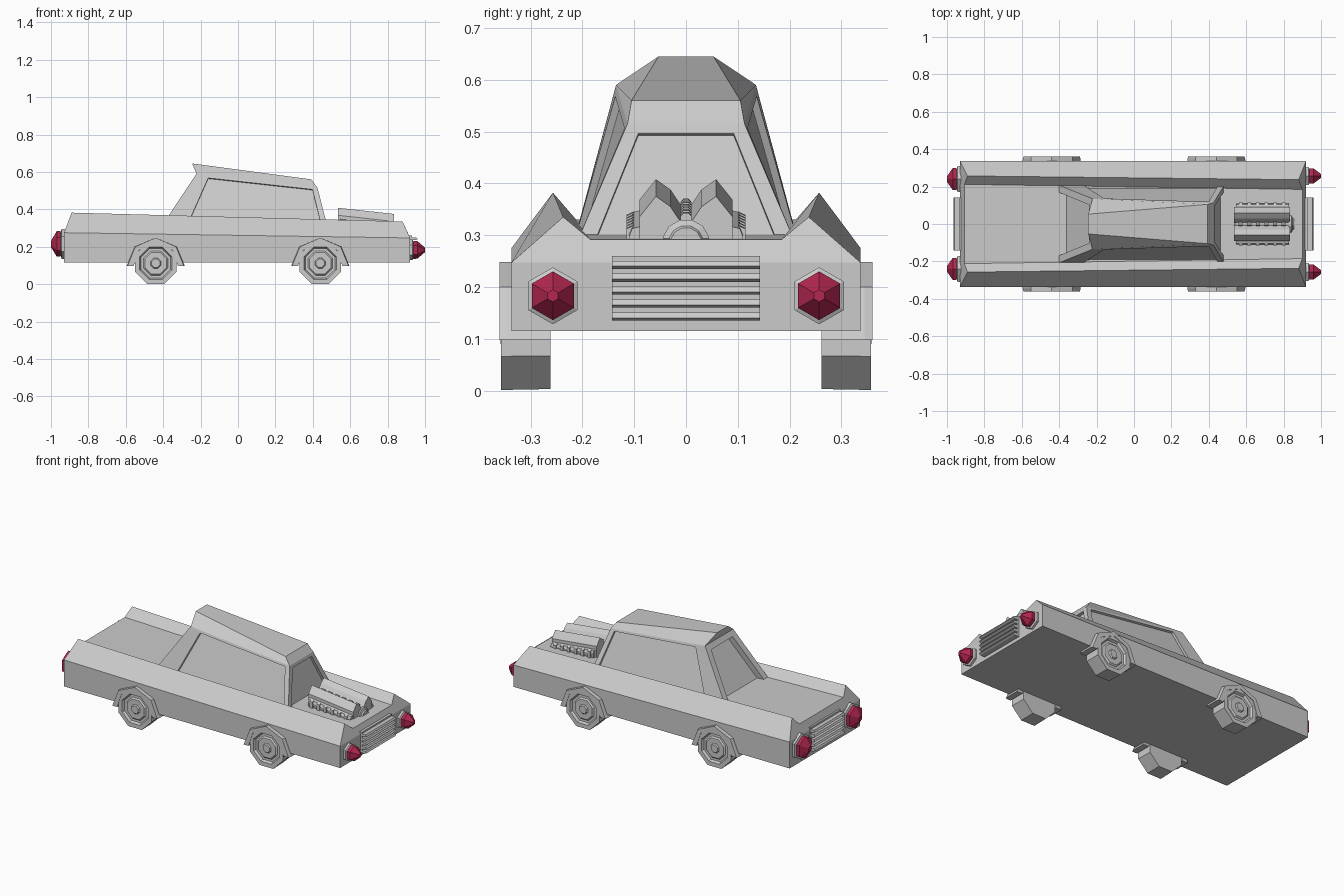
import bpy, bmesh, math
from mathutils import Vector

if "Cube" in bpy.data.objects:
    bpy.data.objects.remove(bpy.data.objects["Cube"])

red = bpy.data.materials.new("red_lens")
red.diffuse_color = (0.45, 0.02, 0.08, 1)
red.use_nodes = True
red.node_tree.nodes["Principled BSDF"].inputs["Base Color"].default_value = red.diffuse_color


def mesh(name, verts, faces, mat=None):
    me = bpy.data.meshes.new(name)
    me.from_pydata([tuple(v) for v in verts], [], faces)
    bm = bmesh.new()
    bm.from_mesh(me)
    bmesh.ops.remove_doubles(bm, verts=bm.verts, dist=1e-5)
    bmesh.ops.recalc_face_normals(bm, faces=bm.faces)
    bm.to_mesh(me)
    bm.free()
    if mat:
        me.materials.append(mat)
    ob = bpy.data.objects.new(name, me)
    bpy.context.collection.objects.link(ob)
    return ob


def loft(name, rings, mat=None, caps=True):
    """Skin a row of equal-length rings."""
    n = len(rings[0])
    verts = [p for r in rings for p in r]
    faces = [(k * n + i, k * n + (i + 1) % n, (k + 1) * n + (i + 1) % n, (k + 1) * n + i)
             for k in range(len(rings) - 1) for i in range(n)]
    if caps:
        faces += [tuple(range(n)), tuple(range((len(rings) - 1) * n, len(rings) * n))]
    return mesh(name, verts, faces, mat)


def turned(name, centre, axis, sides, profile, phase=0, mat=None):
    """Faceted lathe: profile is (offset along axis, radius)."""
    cx, cy, cz = centre
    rings = []
    for d, r in profile:
        ring = []
        for i in range(sides):
            a = 2 * math.pi * i / sides + phase
            u, w = r * math.cos(a), r * math.sin(a)
            ring.append((cx + d, cy + u, cz + w) if axis == 'x' else (cx + u, cy + d, cz + w))
        rings.append(ring)
    return loft(name, rings, mat)


# Body shell: finned section, sloping toward the nose
def body_ring(half):
    return half + [(x, -y, z) for x, y, z in reversed(half)]


rear = body_ring([(-.93, .337, .115), (-.93, .337, .275), (-.89, .257, .382), (-.907, .212, .33)])
nose = body_ring([(.92, .337, .115), (.92, .337, .247), (.88, .237, .335), (.90, .185, .292)])
faces = [(i, (i + 1) % 8, (i + 1) % 8 + 8, i + 8) for i in range(8)]
for o in (0, 8):
    faces += [(o, o + 1, o + 6, o + 7), (o + 1, o + 2, o + 3, o + 4, o + 5, o + 6)]
mesh("body", rear + nose, faces)

# Cabin: framed panels with recessed windows, and a faceted roof
cv, cf = [], []


def face(*pts):
    cf.append(tuple(range(len(cv), len(cv) + len(pts))))
    cv.extend(Vector(p) for p in pts)


def window(quad, inner, depth):
    """quad: corners bl, br, tr, tl; inner: (u, v) of the window corners."""
    a, b, c, d = [Vector(p) for p in quad]
    hole = [a.lerp(b, u).lerp(d.lerp(c, u), v) for u, v in inner]
    n = (b - a).cross(d - a).normalized()
    mid = (a + b + c + d) / 4
    if n.dot(mid - Vector((.05, 0, .4))) < 0:
        n = -n
    deep = [p - n * depth for p in hole]
    q = [a, b, c, d]
    for i in range(4):
        j = (i + 1) % 4
        face(q[i], q[j], hole[j], hole[i])
        face(hole[i], hole[j], deep[j], deep[i])
    face(*deep)


def pts(x, y, z):
    return (x, -y, z), (x, y, z)


rb, fb = pts(-.415, .213, .30), pts(.485, .213, .28)
rs, fs = pts(-.222, .135, .59), pts(.425, .113, .515)
rt, ft = pts(-.245, .053, .645), pts(.392, .105, .56)
for s in (0, 1):
    window((rb[s], fb[s], fs[s], rs[s]), [(.15, .03), (.965, .03), (.955, .95), (.11, .95)], .014)
    face(rs[s], fs[s], ft[s], rt[s])
window((fb[0], fb[1], fs[1], fs[0]), [(.08, .03), (.92, .03), (.88, .92), (.12, .92)], .016)
window((rb[0], rb[1], rs[1], rs[0]), [(.09, .03), (.91, .03), (.86, .9), (.14, .9)], .035)
face(fs[0], fs[1], ft[1], ft[0])
face(rs[0], rs[1], rt[1], rt[0])
face(rt[0], rt[1], ft[1], ft[0])
face(rb[0], rb[1], fb[1], fb[0])
mesh("cabin", cv, cf)

# Wheels and wheel arches
for end, wx in (("rear", -.44), ("front", .44)):
    for side, s in (("right", -1), ("left", 1)):
        c = (wx, 0, .112)
        prof = [(.262, .118), (.357, .12), (.357, .093), (.343, .085), (.343, .07),
                (.351, .062), (.351, .03), (.358, .024)]
        turned(f"{end}_{side}_wheel", c, 'y', 8, [(s * d, r) for d, r in prof], math.pi / 8)
        outer = [(-.155, .098), (-.112, .2), (0, .248), (.112, .2), (.155, .098)]
        inner = [(.118, .098), (.09, .182), (0, .222), (-.09, .182), (-.118, .098)]
        # narrower outer lip gives the arch its bevel
        rings = []
        for y, k in ((.262, 1), (.345, 1), (.36, .97)):
            rings.append([(wx + x * k, s * y, z) for x, z in outer] +
                         [(wx + x, s * y, z) for x, z in inner])
        n = 10
        f = [(k * n + i, k * n + (i + 1) % n, (k + 1) * n + (i + 1) % n, (k + 1) * n + i)
             for k in range(2) for i in range(n)]
        f += [(o + i, o + i + 1, o + 8 - i, o + 9 - i) for o in (0, 20) for i in range(4)]
        mesh(f"{end}_{side}_arch", [p for r in rings for p in r], f)

# Hexagonal lamps: bezel and red lens
for end, d, x0, y, z, r in (("head", 1, .915, .257, .183, .047), ("tail", -1, -.925, .24, .215, .068)):
    for side, s in (("right", -1), ("left", 1)):
        c = (x0, s * y, z)
        turned(f"{end}lamp_{side}_bezel", c, 'x', 6,
               [(0, r * 1.17), (d * .018, r * 1.17), (d * .024, r * .9)], math.pi / 6)
        turned(f"{end}lamp_{side}_lens", c, 'x', 6,
               [(d * .015, r * .88), (d * .028, r), (d * .044, r),
                (d * (1 - abs(x0)), r * .25)], math.pi / 6, red)

# Grilles: wedge slats on a thin backing
for end, d, x0, z0, z1 in (("front", 1, .92, .135, .26), ("rear", -1, -.925, .15, .29)):
    count = 5
    step = (z1 - z0) / count

    def bar(name, prof):
        loft(name, [[(x0 + d * x, y, z) for x, z in prof] for y in (-.143, .143)])

    bar(f"{end}_grille_back", [(-.04, z0), (.01, z0), (.01, z1), (-.04, z1)])
    for i in range(count):
        z = z0 + i * step
        bar(f"{end}_grille_slat_{i + 1}",
            [(0, z), (.03, z), (.04, z + step * .2), (.034, z + step * .62), (0, z + step * .62)])


# Exposed engine, sloping down with the hood
def ez(x, z):
    return z - (x - .535) * .11


def bank(name, prof, xa, xb):
    loft(name, [[(x, y, ez(x, z)) for y, z in prof] for x in (xa, xb)])


for side, s in (("right", -1), ("left", 1)):
    bank(f"engine_{side}_bank", [(s * y, z) for y, z in
         [(.005, .29), (.008, .355), (.03, .388), (.058, .408), (.09, .368), (.09, .29)]], .535, .835)
    bank(f"engine_{side}_manifold", [(s * y, z) for y, z in
         [(.085, .30), (.085, .35), (.104, .345), (.11, .33), (.104, .30)]], .545, .83)
    for i in range(6):
        x = .57 + i * .046
        bank(f"engine_{side}_pipe_{i + 1}", [(s * y, z) for y, z in
             [(.1, .29), (.1, .349), (.115, .342), (.115, .29)]], x - .009, x + .009)
bank("engine_block", [(-.09, .28), (-.09, .32), (-.02, .355), (.02, .355), (.09, .32), (.09, .28)],
     .54, .83)
for i in range(6):
    x = .57 + i * .046
    bank(f"engine_bolt_{i + 1}", [(-.011, .34), (-.011, .366), (-.005, .373), (.005, .373),
                                  (.011, .366), (.011, .34)], x - .011, x + .011)
turned("engine_pulley", (.825, 0, .285), 'x', 12,
       [(0, .046), (.018, .046), (.022, .034), (.03, .03)], math.pi / 12)
